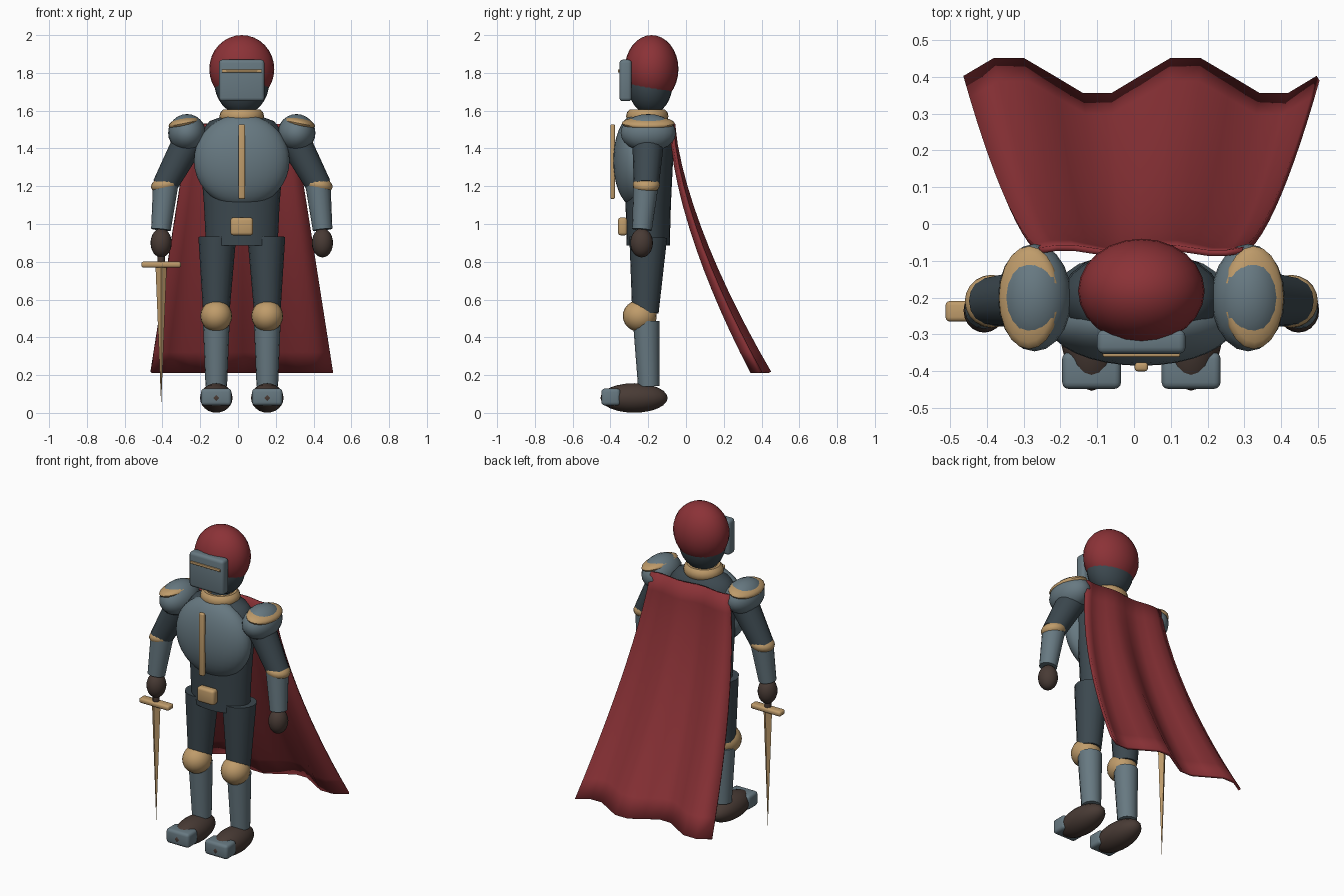
import bpy, bmesh, math
from mathutils import Vector, Matrix

cube = bpy.data.objects.get("Cube")
if cube:
    bpy.data.objects.remove(cube, do_unlink=True)

CX = 0.02  # body centre line


def material(name, rgb):
    m = bpy.data.materials.new(name)
    m.use_nodes = True
    m.diffuse_color = (*rgb, 1)
    m.node_tree.nodes["Principled BSDF"].inputs["Base Color"].default_value = (*rgb, 1)
    return m


STEEL = material("steel", (0.135, 0.19, 0.22))
DARK = material("dark_steel", (0.045, 0.065, 0.078))
GOLD = material("gold", (0.52, 0.33, 0.145))
RED = material("red_cloth", (0.26, 0.032, 0.038))
BROWN = material("brown_leather", (0.065, 0.043, 0.035))


def finish(bm, name, mat, angle=40):
    bmesh.ops.recalc_face_normals(bm, faces=bm.faces)
    mesh = bpy.data.meshes.new(name)
    bm.to_mesh(mesh)
    bm.free()
    mesh.materials.append(mat)
    ob = bpy.data.objects.new(name, mesh)
    bpy.context.collection.objects.link(ob)
    bpy.ops.object.select_all(action='DESELECT')
    ob.select_set(True)
    bpy.context.view_layer.objects.active = ob
    bpy.ops.object.shade_smooth_by_angle(angle=math.radians(angle))
    return ob


def ellipsoid(name, mat, centre, radii, tilt=0, segs=20, rings=12):
    bm = bmesh.new()
    m = Matrix.Translation(centre) @ Matrix.Rotation(tilt, 4, 'Y') @ Matrix.Diagonal((*radii, 1))
    bmesh.ops.create_uvsphere(bm, u_segments=segs, v_segments=rings, radius=1, matrix=m)
    return finish(bm, name, mat)


def rounded_box(name, mat, centre, size, bevel):
    bm = bmesh.new()
    m = Matrix.Translation(centre) @ Matrix.Diagonal((*size, 1))
    bmesh.ops.create_cube(bm, size=1, matrix=m)
    bmesh.ops.bevel(bm, geom=bm.edges[:], offset=bevel, segments=3, profile=0.5, affect='EDGES')
    return finish(bm, name, mat)


def limb(name, mat, a, b, ra, rb, segs=16):
    a, b = Vector(a), Vector(b)
    d = b - a
    rot = Vector((0, 0, -1)).rotation_difference(d).to_matrix().to_4x4()
    bm = bmesh.new()
    bmesh.ops.create_cone(bm, cap_ends=True, segments=segs, radius1=rb, radius2=ra,
                          depth=d.length, matrix=Matrix.Translation((a + b) / 2) @ rot)
    return finish(bm, name, mat)


def lathe(name, mat, profile, centre, yscale, segs=24, closed=False):
    bm = bmesh.new()
    rings = []
    for r, z in profile:
        rings.append([bm.verts.new((centre[0] + r * math.cos(2 * math.pi * i / segs),
                                    centre[1] + r * yscale * math.sin(2 * math.pi * i / segs), z))
                      for i in range(segs)])
    pairs = list(zip(rings, rings[1:]))
    if closed:
        pairs.append((rings[-1], rings[0]))
    for lo, hi in pairs:
        for i in range(segs):
            j = (i + 1) % segs
            bm.faces.new((lo[i], lo[j], hi[j], hi[i]))
    if not closed:
        bm.faces.new(rings[0])
        bm.faces.new(rings[-1])
    return finish(bm, name, mat)


# Head and helmet
ellipsoid("head", DARK, (CX, -0.19, 1.75), (0.145, 0.12, 0.17), segs=24, rings=16)
ellipsoid("helmet_dome", RED, (CX, -0.182, 1.82), (0.172, 0.142, 0.18), segs=24, rings=16)
rounded_box("visor", STEEL, (CX, -0.32, 1.76), (0.24, 0.065, 0.22), 0.018)
rounded_box("visor_slit", GOLD, (CX, -0.354, 1.81), (0.21, 0.014, 0.016), 0.004)

# Torso
lathe("torso", DARK, [(0.19, 0.885), (0.2, 1.1), (0.22, 1.35), (0.215, 1.49), (0.17, 1.545), (0.1, 1.57)],
      (CX, -0.2), 0.6)
ring = [(0.09 + 0.028 * math.cos(k * math.pi / 5), 1.57 + 0.038 * math.sin(k * math.pi / 5))
        for k in range(10)]
lathe("collar", GOLD, ring, (CX, -0.205), 0.95, closed=True)
ellipsoid("breastplate", STEEL, (CX, -0.27, 1.335), (0.253, 0.115, 0.245), segs=32, rings=18)
rounded_box("breast_ridge", GOLD, (CX, -0.388, 1.33), (0.036, 0.024, 0.395), 0.008)
rounded_box("belt_buckle", GOLD, (CX, -0.335, 0.987), (0.12, 0.05, 0.095), 0.016)

# Arms and legs
for s, side in ((-1, "right"), (1, "left")):
    def at(dx, y, z):
        return (CX + s * dx, y, z)

    ellipsoid(side + "_pauldron", STEEL, at(0.29, -0.2, 1.482), (0.1, 0.146, 0.1))
    ellipsoid(side + "_pauldron_trim", GOLD, at(0.305, -0.2, 1.533), (0.084, 0.14, 0.033), tilt=s * 0.2)
    limb(side + "_upper_arm", DARK, at(0.275, -0.2, 1.45), at(0.41, -0.21, 1.2), 0.085, 0.066)
    ellipsoid(side + "_elbow", GOLD, at(0.407, -0.21, 1.207), (0.074, 0.072, 0.045), tilt=s * 0.2)
    limb(side + "_forearm", STEEL, at(0.403, -0.212, 1.21), at(0.428, -0.233, 0.97), 0.067, 0.052)
    ellipsoid(side + "_hand", BROWN, at(0.427, -0.235, 0.9), (0.056, 0.06, 0.077))

    limb(side + "_thigh", DARK, at(0.13, -0.2, 0.93), at(0.135, -0.215, 0.53), 0.1, 0.07)
    ellipsoid(side + "_knee", GOLD, at(0.135, -0.245, 0.513), (0.084, 0.09, 0.084))
    limb(side + "_shin", STEEL, at(0.135, -0.21, 0.485), at(0.135, -0.197, 0.14), 0.071, 0.057)
    ellipsoid(side + "_foot", BROWN, at(0.135, -0.275, 0.079), (0.086, 0.178, 0.078))
    rounded_box(side + "_toe_cap", STEEL, at(0.135, -0.398, 0.084), (0.16, 0.1, 0.09), 0.018)

# Sword, held point down in the right hand
hx, hy = CX - 0.427, -0.237
limb("sword_grip", BROWN, (hx, hy, 0.9), (hx, hy, 0.78), 0.02, 0.02, segs=12)
rounded_box("sword_guard", GOLD, (hx, hy, 0.785), (0.21, 0.056, 0.032), 0.012)
blade = bmesh.new()
bmesh.ops.create_cone(blade, cap_ends=True, segments=4, radius1=0, radius2=0.03, depth=0.745,
                      matrix=Matrix.Translation((hx, hy, 0.4125)) @ Matrix.Diagonal((1, 0.8, 1, 1)))
finish(blade, "sword_blade", GOLD, 30)

# Cape: flared sheet with folds that deepen toward the hem
COLS, ROWS = 12, 12
bm = bmesh.new()
grid = []
for r in range(ROWS + 1):
    t = r / ROWS
    half = 0.275 + 0.205 * t
    row = []
    for c in range(COLS + 1):
        u = c / COLS
        y = -0.072 + 0.468 * t ** 1.55 + (0.008 + 0.047 * t) * math.sin(4 * math.pi * u)
        row.append(bm.verts.new((CX + half * (2 * u - 1), y, 1.53 - 1.315 * t)))
    grid.append(row)
for a, b in zip(grid, grid[1:]):
    for c in range(COLS):
        bm.faces.new((a[c], a[c + 1], b[c + 1], b[c]))
cape = finish(bm, "cape", RED)
solid = cape.modifiers.new("thickness", 'SOLIDIFY')
solid.thickness = 0.016
solid.offset = 0
